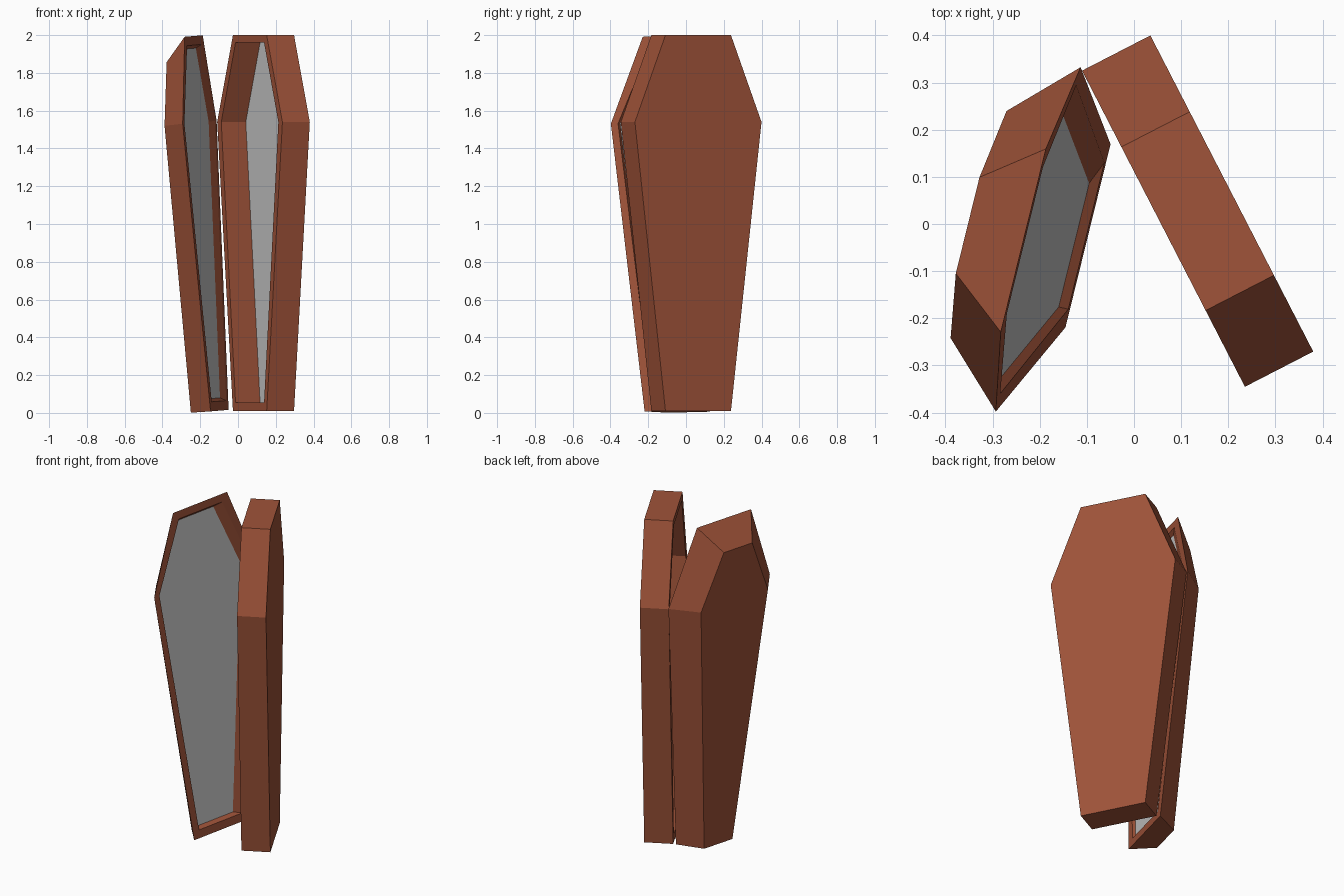
import bpy, bmesh
from mathutils import Vector

cube = bpy.data.objects.get("Cube")
if cube:
    bpy.data.objects.remove(cube, do_unlink=True)


def make_material(name, color):
    mat = bpy.data.materials.new(name)
    mat.use_nodes = True
    mat.diffuse_color = color
    mat.node_tree.nodes["Principled BSDF"].inputs["Base Color"].default_value = color
    return mat


wood = make_material("reddish brown wood", (0.35, 0.087, 0.041, 1))
lining = make_material("grey lining", (0.58, 0.58, 0.58, 1))


def hexagon(end, wide, low, mid, high, depth, shift=0):
    """Six-sided coffin outline as (across, depth, up) points."""
    outline = [(-end, low), (end, low), (wide, mid), (end, high), (-end, high), (-wide, mid)]
    return [(a + shift, depth, up) for a, up in outline]


def build_shell(name, rings, origin, across, up):
    """Skin the rings from outer panel to lined floor, then place the shell."""
    across, up = Vector(across).normalized(), Vector(up).normalized()
    outward = across.cross(up)
    if name == "coffin_box":
        outward.negate()
    bm = bmesh.new()
    loops = []
    for ring in rings:
        loops.append([bm.verts.new(Vector(origin) + across * a + outward * d + up * h)
                      for a, d, h in ring])
    bm.faces.new(loops[0])
    for first, second in zip(loops, loops[1:]):
        for i in range(6):
            j = (i + 1) % 6
            bm.faces.new((first[i], first[j], second[j], second[i]))
    floor = bm.faces.new(loops[-1])
    floor.material_index = 1
    bmesh.ops.recalc_face_normals(bm, faces=bm.faces[:])
    mesh = bpy.data.meshes.new(name)
    bm.to_mesh(mesh)
    bm.free()
    mesh.materials.append(wood)
    mesh.materials.append(lining)
    obj = bpy.data.objects.new(name, mesh)
    bpy.context.collection.objects.link(obj)
    return obj


# Upright box: back panel, outer rim, inner rim, lined floor
build_shell("coffin_box", [
    hexagon(0.195, 0.377, 0.01, 1.54, 2.0, 0.163),
    hexagon(0.195, 0.377, 0.01, 1.54, 2.0, 0),
    hexagon(0.165, 0.33, 0.055, 1.54, 1.96, 0),
    hexagon(0.165, 0.33, 0.055, 1.54, 1.96, 0.146),
], (0.0625, -0.01, 0), (0.458, -0.889, 0), (0, 0, 1))

# Open lid: tapered outer panel, outer rim, inner rim, shallow lined floor
build_shell("coffin_lid", [
    hexagon(0.105, 0.248, 0, 1.525, 1.86, 0.131),
    hexagon(0.2, 0.376, 0, 1.53, 1.988, 0),
    hexagon(0.16, 0.337, 0.05, 1.53, 1.94, 0),
    hexagon(0.135, 0.305, 0.067, 1.53, 1.923, 0.02, 0.025),
], (-0.0975, -0.025, 0.012), (-0.239, -0.971, -0.02), (-0.069, -0.005, 0.9976))
